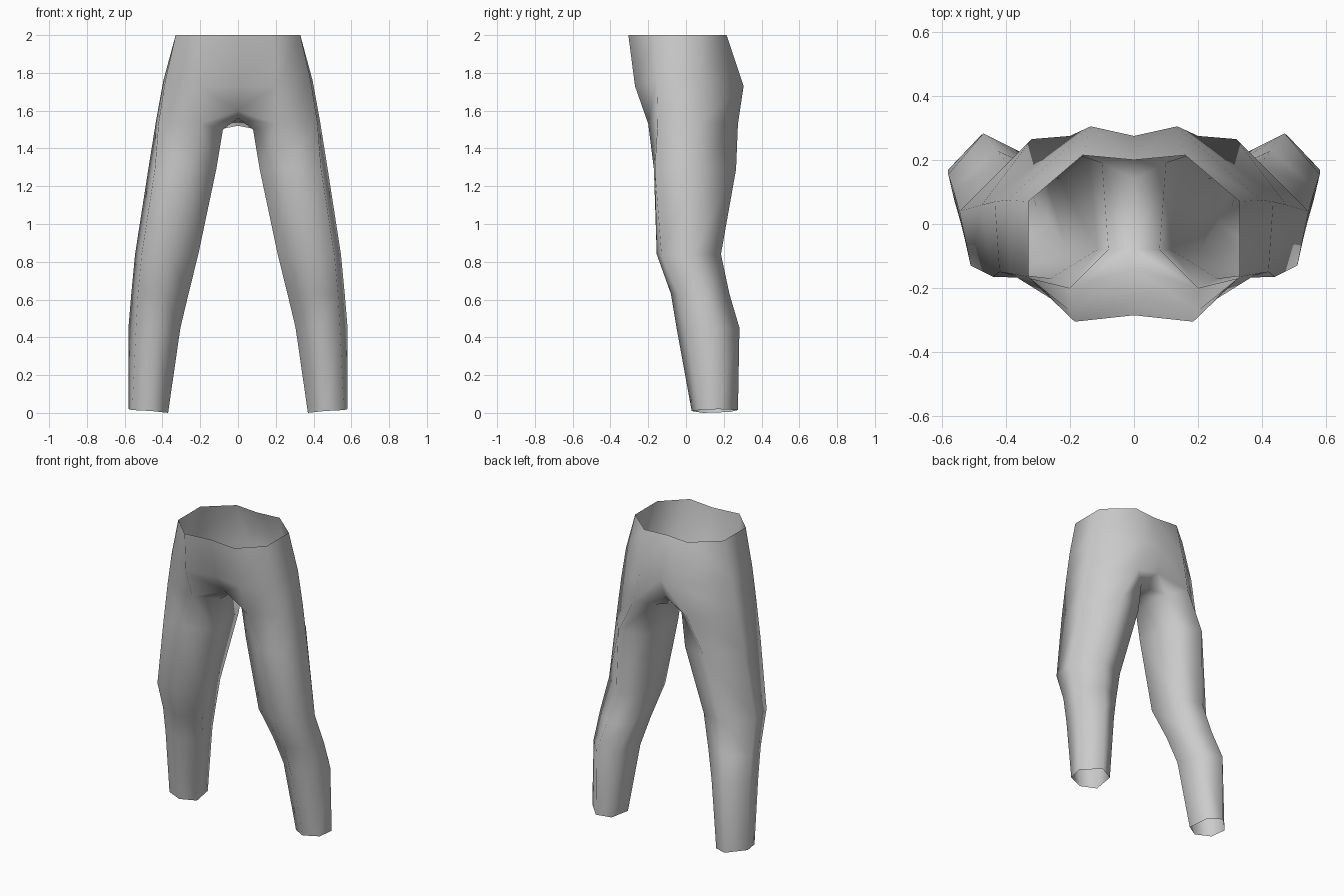
import bpy
import bmesh

cube = bpy.data.objects.get("Cube")
if cube:
    bpy.data.objects.remove(cube, do_unlink=True)

# Plain cloth colour
cloth = bpy.data.materials.new("grey cloth")
cloth.use_nodes = True
colour = (0.6, 0.6, 0.6, 1.0)
cloth.diffuse_color = colour
cloth.node_tree.nodes["Principled BSDF"].inputs["Base Color"].default_value = colour

bm = bmesh.new()


def ring(z, points):
    """Row of vertices; a point may carry its own height."""
    return [bm.verts.new((p[0], p[1], p[2] if len(p) > 2 else z)) for p in points]


def band(upper, lower, closed=False):
    """Quads between two rows that run counter-clockwise seen from above."""
    n = len(upper)
    for i in range(n if closed else n - 1):
        j = (i + 1) % n
        bm.faces.new((lower[i], lower[j], upper[j], upper[i]))


# Left half of the pelvis, from the front centre round the side to the back centre
waist = ring(2.0, [(0, -.285), (.185, -.305), (.33, -.165), (.33, .07), (.16, .215), (0, .2)])
hip = ring(1.73, [(0, -.235), (.2, -.27), (.385, -.155, 1.76), (.395, .075, 1.76),
                  (.135, .305), (0, .275)])
seam = ring(1.6, [(0, -.14), (.2, -.2, 1.53), (.42, -.15, 1.54), (.435, .07, 1.54),
                  (.2, .275, 1.53), (0, .225)])
band(waist, hip)
band(hip, seam)

# Crotch gusset
front_c, back_c = ring(0, [(0, -.08, 1.56), (0, .14, 1.52)])
inner_f, inner_b = ring(1.5, [(.08, -.08), (.1, .19)])
band(seam[:2], [front_c, inner_f])
band(seam[4:], [inner_b, back_c])
bm.faces.new((front_c, back_c, inner_b, inner_f))

# Left leg: front, outer front, outer back, back, inner back, inner front
upper = seam[1:5] + [inner_b, inner_f]
leg_rings = [
    (1.29, [(.26, -.17), (.44, -.165), (.475, .06), (.32, .265), (.14, .21), (.115, -.08)]),
    (.84, [(.37, -.155), (.51, -.13), (.545, .04), (.39, .185), (.23, .14), (.21, -.08)]),
    (.63, [(.40, -.08), (.53, -.04), (.565, .11), (.43, .23), (.285, .17), (.262, 0)]),
    (.45, [(.43, -.05), (.54, 0), (.58, .155), (.47, .283), (.345, .22), (.305, .05)]),
    (.01, [(.46, .03), (.56, .07, .015), (.58, .17, .02), (.48, .275, .015),
           (.39, .235, .005), (.37, .09, 0)]),
]
for z, points in leg_rings:
    lower = ring(z, points)
    band(upper, lower, closed=True)
    upper = lower

mesh = bpy.data.meshes.new("trousers")
bm.to_mesh(mesh)
bm.free()
mesh.materials.append(cloth)
for face in mesh.polygons:
    face.use_smooth = True

# Mirror into the right half
trousers = bpy.data.objects.new("trousers", mesh)
bpy.context.collection.objects.link(trousers)
mirror = trousers.modifiers.new("mirror", 'MIRROR')
mirror.use_clip = True
mirror.merge_threshold = 0.001
